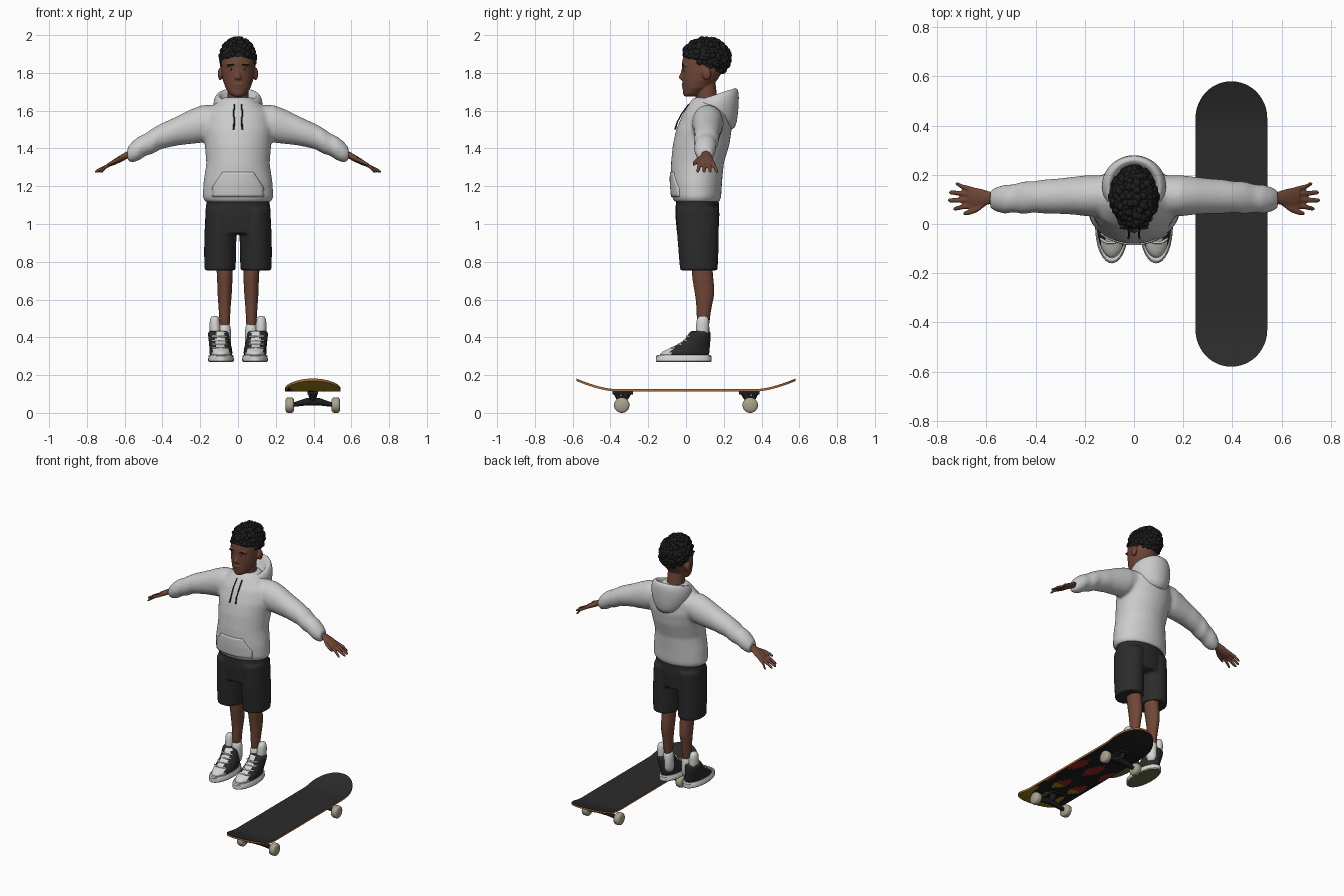
import bpy, bmesh, math, random
from mathutils import Vector, Matrix

if "Cube" in bpy.data.objects:
    bpy.data.objects.remove(bpy.data.objects["Cube"])
random.seed(4)
X, Y, Z = Vector((1, 0, 0)), Vector((0, 1, 0)), Vector((0, 0, 1))


def material(name, r, g, b):
    m = bpy.data.materials.new(name)
    m.use_nodes = True
    m.diffuse_color = (r, g, b, 1)
    m.node_tree.nodes["Principled BSDF"].inputs["Base Color"].default_value = (r, g, b, 1)
    return m


GREY = material("fleece grey", .6, .6, .6)
SKIN = material("brown skin", .16, .062, .038)
BLACK = material("black", .012, .012, .013)
CHARCOAL = material("charcoal", .024, .024, .024)
WHITE = material("canvas white", .66, .66, .64)
WOOD = material("maple edge", .4, .16, .05)
YELLOW = material("flame yellow", .36, .25, .012)
RED = material("flame red", .32, .02, .015)
WHEEL = material("wheel beige", .4, .36, .27)
RUBBER = material("olive rubber", .13, .15, .06)


def loft(bm, rings, u=X, v=Y, n=20, side=1):
    """Skin elliptical rings (x, y, z, radius u, radius v, optional rise towards +y)."""
    loops = []
    for x, y, z, a, b, *tilt in rings:
        loop = []
        for i in range(n):
            t = math.tau * i / n
            p = Vector((x * side, y, z)) + u * a * math.cos(t) + v * b * math.sin(t)
            p.z += (tilt[0] if tilt else 0) * (p.y - y)
            loop.append(bm.verts.new(p))
        loops.append(loop)
    for p, q in zip(loops, loops[1:]):
        for i in range(n):
            bm.faces.new((p[i], p[(i + 1) % n], q[(i + 1) % n], q[i]))
    bm.faces.new(loops[0])
    bm.faces.new(loops[-1])


def ball(bm, centre, size, sub=2):
    m = Matrix.Translation(centre) @ Matrix.Diagonal((*size, 1))
    bmesh.ops.create_icosphere(bm, subdivisions=sub, radius=1, matrix=m)


def box(bm, centre, size):
    bmesh.ops.create_cube(bm, size=1, matrix=Matrix.Translation(centre) @ Matrix.Diagonal((*size, 1)))


def finish(name, bm, mats, rule=None, subsurf=0, voxel=0, smooth=3, angle=None):
    bmesh.ops.recalc_face_normals(bm, faces=bm.faces)
    bm.normal_update()
    for f in bm.faces:
        f.smooth = True
        if rule:
            f.material_index = rule(f.calc_center_median(), f.normal)
    me = bpy.data.meshes.new(name)
    bm.to_mesh(me)
    bm.free()
    for m in mats:
        me.materials.append(m)
    ob = bpy.data.objects.new(name, me)
    bpy.context.collection.objects.link(ob)
    if subsurf:
        s = ob.modifiers.new("Subdivide", "SUBSURF")
        s.levels = s.render_levels = subsurf
    if voxel:
        r = ob.modifiers.new("Fuse", "REMESH")
        r.mode, r.voxel_size, r.use_smooth_shade = "VOXEL", voxel, True
        s = ob.modifiers.new("Relax", "SMOOTH")
        s.factor, s.iterations = .5, smooth
    if angle:
        bpy.ops.object.select_all(action="DESELECT")
        ob.select_set(True)
        bpy.context.view_layer.objects.active = ob
        bpy.ops.object.shade_smooth_by_angle(angle=math.radians(angle))
    return ob


# Hoodie: torso and sleeves fused
bm = bmesh.new()
loft(bm, [(0, .058, 1.115, .172, .118), (0, .056, 1.14, .188, .13), (0, .055, 1.22, .183, .136),
          (0, .06, 1.32, .168, .14), (0, .08, 1.42, .176, .15), (0, .095, 1.5, .186, .147),
          (0, .108, 1.58, .175, .127), (0, .11, 1.635, .12, .095), (0, .11, 1.67, .08, .07)], n=32)
for s in (1, -1):
    loft(bm, [(.08, .115, 1.555, .08, .075), (.19, .115, 1.53, .084, .1), (.25, .115, 1.515, .077, .092),
              (.31, .113, 1.497, .072, .08), (.36, .112, 1.48, .07, .073), (.41, .11, 1.463, .064, .068),
              (.45, .107, 1.44, .067, .068), (.49, .104, 1.42, .057, .06), (.525, .101, 1.4, .06, .064),
              (.56, .1, 1.38, .05, .056), (.585, .1, 1.37, .036, .036)], Y, Z, side=s)
hoodie = finish("hoodie", bm, [GREY], voxel=.011, smooth=5)

# Hood lying open behind the neck
bm = bmesh.new()
loft(bm, [(0, .165, 1.52, .07, .085, -.5), (0, .16, 1.56, .118, .112, -.2), (0, .155, 1.62, .135, .126, .15),
          (0, .155, 1.665, .128, .126, .3), (0, .15, 1.69, .108, .115, .33), (0, .145, 1.675, .092, .098, .33),
          (0, .135, 1.63, .08, .085, .3), (0, .125, 1.6, .06, .06, .2)], n=28)
finish("hood", bm, [GREY], subsurf=1)

# Front pouch wrapped on the hoodie
bm = bmesh.new()
bmesh.ops.create_grid(bm, x_segments=16, y_segments=10, size=1)
for v in bm.verts:
    h = (v.co.y + 1) / 2
    v.co = Vector((v.co.x * (.135 - .055 * max(0, h - .35) / .65), -.3, 1.145 + .13 * h))
pouch = finish("front_pouch", bm, [GREY])
wrap = pouch.modifiers.new("Wrap", "SHRINKWRAP")
wrap.target, wrap.wrap_method = hoodie, "PROJECT"
wrap.use_project_y = True
pouch.modifiers.new("Cloth", "SOLIDIFY").thickness = .012
pouch.modifiers["Cloth"].offset = 0

# Drawstrings
bm = bmesh.new()
for s in (1, -1):
    loft(bm, [(.02, .015, 1.635, .004, .004), (.022, -.022, 1.585, .004, .004),
              (.02, -.046, 1.54, .004, .004), (.023, -.058, 1.5, .005, .005)], n=8, side=s)
finish("drawstrings", bm, [CHARCOAL])

# Shorts
bm = bmesh.new()
loft(bm, [(0, .06, 1.15, .165, .112), (0, .06, 1.05, .174, .117), (0, .062, .95, .168, .11)], n=28)
for s in (1, -1):
    loft(bm, [(.09, .061, 1.08, .082, .114), (.093, .063, .95, .085, .111), (.095, .066, .85, .085, .106),
              (.095, .068, .755, .083, .1)], side=s)
finish("shorts", bm, [CHARCOAL], voxel=.009)

# Legs and socks
for s, side in ((1, "left"), (-1, "right")):
    bm = bmesh.new()
    loft(bm, [(.072, .085, .82, .05, .06), (.07, .085, .73, .041, .055), (.07, .097, .66, .04, .056),
              (.071, .1, .61, .037, .049), (.071, .092, .53, .029, .035), (.07, .09, .42, .028, .033)], side=s)
    finish(side + "_leg", bm, [SKIN], subsurf=1)
    bm = bmesh.new()
    loft(bm, [(.07, .088, .32, .034, .038), (.07, .09, .4, .034, .037), (.07, .09, .49, .033, .037)], side=s)
    loft(bm, [(.115, .085, .36, .03, .036), (.121, .087, .44, .031, .036),
              (.124, .089, .5, .027, .034), (.122, .09, .514, .015, .02)], side=s)
    finish(side + "_sock", bm, [WHITE], subsurf=1)

    # High-top shoe: sole, upper and laces
    bm = bmesh.new()
    loft(bm, [(.09, -.012, .27, .063, .143), (.09, -.012, .275, .068, .148), (.09, -.012, .3, .067, .147),
              (.09, -.012, .306, .062, .14)], n=32, side=s)
    finish(side + "_sole", bm, [WHITE, RUBBER], lambda c, n: int(n.z < -.9), angle=40)
    bm = bmesh.new()
    loft(bm, [(.09, -.012, .295, .061, .139), (.09, -.006, .32, .061, .13), (.092, .018, .342, .06, .108),
              (.096, .046, .365, .057, .082), (.101, .066, .395, .056, .064), (.104, .074, .425, .056, .058),
              (.104, .075, .436, .047, .048)], n=32, side=s)
    finish(side + "_shoe", bm, [WHITE, CHARCOAL],
           lambda c, n: int(c.y > -.075 and not (abs(abs(c.x) - .093) < .024 and c.y < .04)), subsurf=1)
    bm = bmesh.new()
    for y, z in ((-.075, .345), (-.04, .362), (-.01, .382), (.005, .405)):
        loft(bm, [(.055, y + .016, z, .006, .005), (.08, y, z, .006, .005), (.112, y, z, .006, .005),
                  (.138, y + .016, z, .006, .005)], Y, Z, n=8, side=s)
    finish(side + "_laces", bm, [WHITE])

    # Hand with spread fingers
    bm = bmesh.new()
    loft(bm, [(.54, .105, 1.385, .024, .022), (.585, .106, 1.366, .025, .02), (.62, .107, 1.347, .036, .019),
              (.655, .108, 1.328, .042, .016), (.675, .109, 1.318, .038, .012)], Y, Z, side=s)
    for y0, y1, tip in ((.076, .062, .735), (.098, .096, .757), (.12, .128, .752), (.14, .163, .725)):
        loft(bm, [(.655, y0, 1.327, .011, .011), (.7, (y0 + y1) / 2, 1.303, .0105, .0105),
                  (tip - .008, y1, 1.28, .009, .009), (tip, y1, 1.276, .005, .005)], Y, Z, n=12, side=s)
    loft(bm, [(.6, .092, 1.355, .016, .013), (.64, .06, 1.337, .014, .012),
              (.675, .046, 1.322, .011, .01), (.695, .042, 1.312, .006, .006)], Y, Z, n=12, side=s)
    finish(side + "_hand", bm, [SKIN], voxel=.0045, smooth=2)

# Head: skull, neck, nose, lips and ears fused
bm = bmesh.new()
loft(bm, [(0, .02, 1.675, .024, .028), (0, .032, 1.688, .044, .048), (0, .055, 1.72, .066, .073),
          (0, .072, 1.76, .08, .092), (0, .084, 1.8, .087, .105), (0, .09, 1.85, .09, .112),
          (0, .095, 1.9, .086, .108), (0, .1, 1.94, .06, .08), (0, .1, 1.955, .03, .04)], n=28)
loft(bm, [(0, .12, 1.58, .062, .058), (0, .112, 1.65, .056, .055), (0, .1, 1.76, .056, .055)])
loft(bm, [(0, -.005, 1.76, .012, .012), (0, -.017, 1.768, .022, .018), (0, -.02, 1.78, .016, .018),
          (0, -.013, 1.805, .01, .014), (0, -.008, 1.835, .01, .012)], n=12)
ball(bm, (0, -.012, 1.738), (.028, .013, .007))
ball(bm, (0, -.009, 1.725), (.025, .013, .008))
for s in (1, -1):
    ball(bm, (s * .093, .11, 1.795), (.014, .024, .036))
    ball(bm, (s * .036, 0, 1.84), (.028, .02, .009))
finish("head", bm, [SKIN], voxel=.005, smooth=3)

# Eyes and brows
for part, mat, x, y, z, size in (("eyes", WHITE, .036, -.004, 1.818, (.014, .009, .006)),
                                 ("pupils", BLACK, .036, -.011, 1.818, (.005, .004, .005)),
                                 ("brows", BLACK, .038, -.016, 1.843, (.022, .006, .004))):
    bm = bmesh.new()
    for s in (1, -1):
        ball(bm, (s * x, y, z), size)
    finish(part, bm, [mat])

# Hair: a cap trimmed along the hairline, covered in curls
bm = bmesh.new()
ball(bm, (0, .107, 1.88), (.093, .125, .1), 4)
slope = Vector((0, .48, 1)).normalized()
cut = bmesh.ops.bisect_plane(bm, geom=bm.verts[:] + bm.edges[:] + bm.faces[:], plane_co=(0, .1, 1.832),
                             plane_no=slope, clear_inner=True)
bmesh.ops.contextual_create(bm, geom=[e for e in cut["geom_cut"] if isinstance(e, bmesh.types.BMEdge)])
curls = 0
while curls < 210:
    d = Vector((random.gauss(0, 1), random.gauss(0, 1), random.gauss(0, 1))).normalized()
    p = Vector((d.x * .087, .107 + d.y * .12, 1.88 + d.z * .1))
    if (p - Vector((0, .1, 1.845))).dot(slope) > 0:
        r = random.uniform(.012, .019)
        ball(bm, p, (r, r, r * .95))
        curls += 1
finish("curly_hair", bm, [BLACK])

# Skateboard deck with raised ends and a flame pattern below
BX = .396
bm = bmesh.new()
bmesh.ops.create_grid(bm, x_segments=28, y_segments=80, size=1)
for v in bm.verts:
    y = .579 * math.sin(v.co.y * math.pi / 2)
    end = max(0, abs(y) - .43) / .15
    lift = max(0, abs(y) - .37) / .21
    v.co = Vector((BX + v.co.x * .146 * math.sqrt(max(.006, 1 - end * end)), y, .126 + .056 * lift ** 1.6))
low = bmesh.ops.extrude_face_region(bm, geom=bm.faces[:], use_keep_orig=True)["geom"]
bmesh.ops.translate(bm, verts=[g for g in low if isinstance(g, bmesh.types.BMVert)], vec=(0, 0, -.013))


def deck_colour(c, n):
    if n.z > .5:
        return 0
    if n.z > -.5:
        return 1
    x = c.x - BX
    flame = math.sin(c.y * 24) + math.cos(x * 50 + c.y * 10)
    if c.y < -.4 + .09 * math.sin(x * 60) or (c.y < -.2 and flame > 1):
        return 2
    return 3 if -.22 < c.y < .28 and flame > .6 else 4


finish("deck", bm, [CHARCOAL, WOOD, YELLOW, RED, BLACK], deck_colour, angle=40)

# Trucks and wheels
for s, end in ((-1, "front"), (1, "rear")):
    bm = bmesh.new()
    box(bm, (BX, s * .335, .107), (.055, .11, .018))
    loft(bm, [(BX, s * .31, .108, .024, .026), (BX, s * .335, .06, .018, .02)], n=12)
    loft(bm, [(BX, s * .37, .108, .016, .018), (BX, s * .35, .065, .014, .014)], n=12)
    loft(bm, [(BX - .143, s * .34, .044, .008, .008), (BX - .1, s * .34, .044, .012, .012),
              (BX - .03, s * .34, .06, .02, .02), (BX + .03, s * .34, .06, .02, .02),
              (BX + .1, s * .34, .044, .012, .012), (BX + .143, s * .34, .044, .008, .008)], Y, Z, n=12)
    finish(end + "_truck", bm, [BLACK], angle=35)
    bm = bmesh.new()
    for k in (-1, 1):
        loft(bm, [(BX + k * .122 + dx, s * .34, .041, r, r) for dx, r in
                  ((-.022, .03), (-.016, .039), (-.008, .041), (.008, .041), (.016, .039), (.022, .03))], Y, Z, n=28)
    finish(end + "_wheels", bm, [WHEEL], angle=50)
